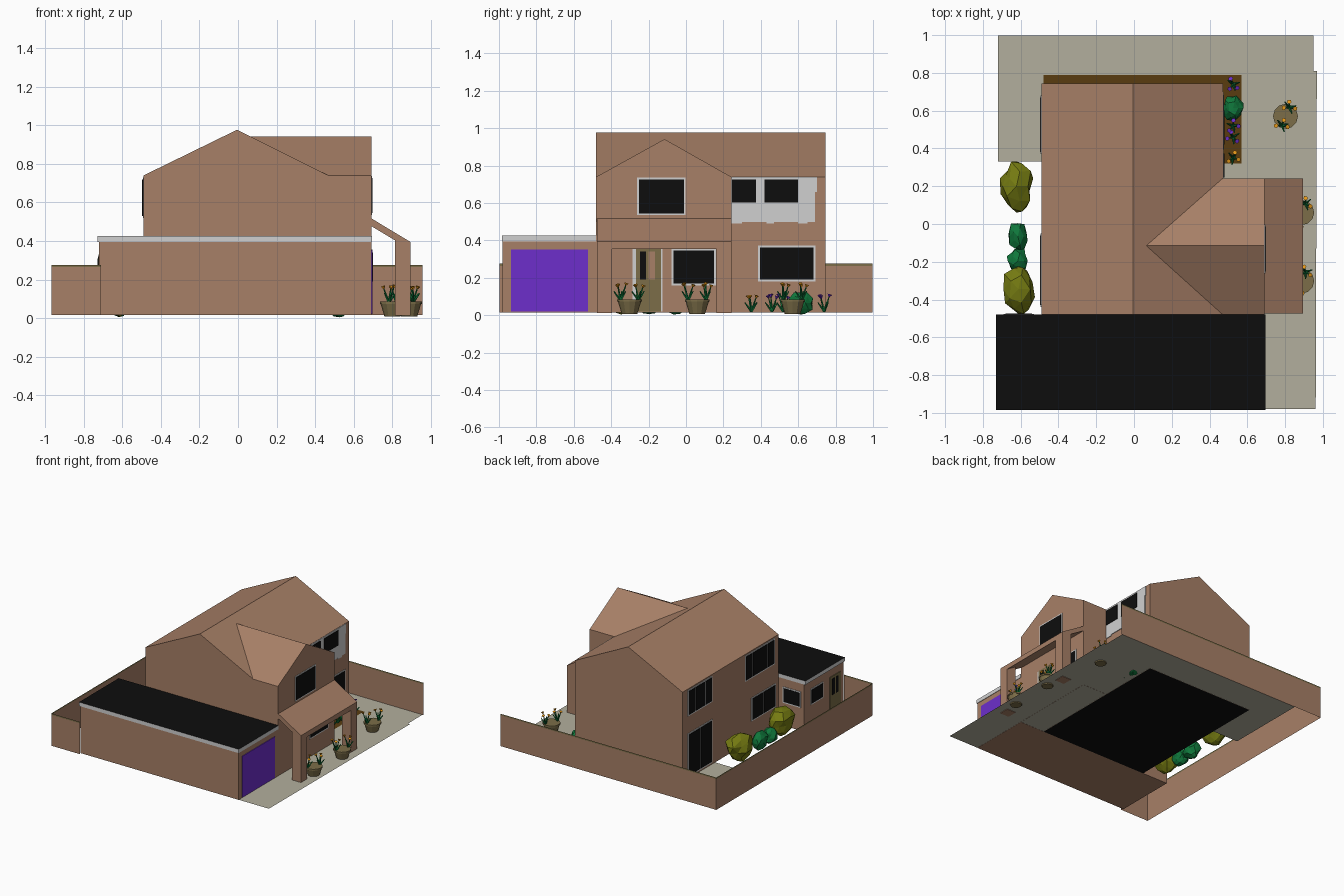
import bpy, bmesh, math, random
from mathutils import Vector, Matrix

if "Cube" in bpy.data.objects:
    bpy.data.objects.remove(bpy.data.objects["Cube"])
random.seed(4)

def mat(name, r, g, b):
    m = bpy.data.materials.new(name)
    m.diffuse_color = (r, g, b, 1)
    m.use_nodes = True
    m.node_tree.nodes["Principled BSDF"].inputs["Base Color"].default_value = m.diffuse_color
    return m

BRICK = mat("brick", .39, .215, .135)
BLACK = mat("black", .004, .004, .004)
WHITE = mat("white trim", .63, .63, .63)
PAVE = mat("paving", .45, .43, .34)
PURPLE = mat("purple", .155, .028, .6)
OLIVE = mat("olive leaf", .18, .2, .006)
GREEN = mat("green leaf", .005, .19, .045)
SOIL = mat("soil", .1, .045, .005)
KHAKI = mat("khaki", .2, .155, .065)
ORANGE = mat("orange", .8, .32, .01)

def finish(name, bm, *mats, rule=None):
    bm.normal_update()
    if rule:
        for f in bm.faces:
            f.material_index = rule(f)
    me = bpy.data.meshes.new(name)
    bm.to_mesh(me)
    bm.free()
    for m in mats:
        me.materials.append(m)
    ob = bpy.data.objects.new(name, me)
    bpy.context.collection.objects.link(ob)
    return ob

def sheet(name, faces, *mats, rule=None):
    """Flat polygons, each a list of points."""
    bm = bmesh.new()
    for pts in faces:
        bm.faces.new([bm.verts.new(p) for p in pts])
    bmesh.ops.remove_doubles(bm, verts=bm.verts, dist=1e-5)
    return finish(name, bm, *mats, rule=rule)

def prism(name, profile, axis, a, b, *mats, rule=None):
    """Profile (u, z) extruded from a to b along x or y."""
    put = (lambda u, z, t: (u, t, z)) if axis == 'y' else (lambda u, z, t: (t, u, z))
    bm = bmesh.new()
    f = bm.faces.new([bm.verts.new(put(u, z, a)) for u, z in profile])
    r = bmesh.ops.extrude_face_region(bm, geom=[f])
    vs = [v for v in r['geom'] if isinstance(v, bmesh.types.BMVert)]
    bmesh.ops.translate(bm, verts=vs, vec=put(0, 0, b - a))
    bmesh.ops.recalc_face_normals(bm, faces=bm.faces)
    return finish(name, bm, *mats, rule=rule)

def rect(u0, u1, z0, z1):
    return [(u0, z0), (u1, z0), (u1, z1), (u0, z1)]

def box(name, x0, x1, y0, y1, z0, z1, *mats, rule=None):
    return prism(name, rect(x0, x1, z0, z1), 'y', y0, y1, *mats, rule=rule)

def window(name, axis, at, d, u0, u1, z0, z1, cuts=(), fr=.01):
    """White frame plate with black panes; d is the outward direction."""
    prism(name + "_frame", rect(u0, u1, z0, z1), axis, at, at + d * .004, WHITE)
    edges = [u0] + [u0 + c * (u1 - u0) for c in cuts] + [u1]
    for i in range(len(edges) - 1):
        prism(f"{name}_pane_{i}", rect(edges[i] + fr * (1 if i == 0 else .5),
              edges[i + 1] - fr * (1 if i == len(edges) - 2 else .5), z0 + fr, z1 - fr),
              axis, at + d * .004, at + d * .007, BLACK)

# House body and roof
G = .015
prism("main_house", [(-.49, G), (.47, G), (.47, .74), (-.005, .977), (-.49, .74)], 'y', -.48, .745,
      BRICK, BLACK, rule=lambda f: int(f.normal.z < -.9))
X0, X1, YA, YB, YM = .47, .692, -.48, .242, -.115
sheet("front_wing", [
    [(X1, YA, G), (X1, YB, G), (X1, YB, .74), (X1, YM, .942), (X1, YA, .74)],
    [(X0, YA, G), (X1, YA, G), (X1, YA, .74), (X0, YA, .74)],
    [(X1, YB, G), (X0, YB, G), (X0, YB, .74), (X1, YB, .74)],
    [(X0, YA, .74), (X1, YA, .74), (X1, YM, .942), (.06, YM, .942)],
    [(X1, YB, .74), (X0, YB, .74), (.06, YM, .942), (X1, YM, .942)]], BRICK)

# Garage
box("garage", -.72, .692, -.98, -.48, G, .395, BRICK)
box("garage_roof", -.73, .696, -.985, -.48, .395, .426, WHITE, BLACK, rule=lambda f: int(f.normal.z > .9))
box("garage_door", .692, .697, -.935, -.525, .02, .352, PURPLE)
window("garage_side_window", 'y', -.48, 1, -.69, -.53, .2, .33)
window("garage_back_window", 'x', -.72, -1, -.72, -.56, .2, .33)
box("garage_back_door", -.725, -.72, -.94, -.80, .02, .33, KHAKI)
for i, y in enumerate((-.905, -.86)):
    box(f"garage_back_door_pane_{i}", -.728, -.725, y, y + .03, .18, .31, BLACK)

# Porch
prism("porch_roof", [(.692, .517), (.895, .395), (.895, .355), (.692, .477)], 'y', -.475, .242, BRICK)
for i, y in enumerate((-.475, .162)):
    prism(f"porch_pillar_{i}", [(.815, .012), (.895, .012), (.895, .36), (.815, .403)], 'y', y, y + .08, BRICK)
box("front_door_frame", .692, .695, -.285, -.125, .02, .355, WHITE)
box("front_door", .695, .698, -.268, -.135, .02, .355, KHAKI)
box("front_door_pane", .698, .7, -.247, -.213, .19, .34, BLACK)
box("front_door_panel", .698, .7, -.2, -.165, .19, .34, BRICK)

# Front windows
window("wing_window", 'x', .692, 1, -.262, -.002, .535, .737)
window("porch_window", 'x', .692, 1, -.078, .16, .16, .355)
window("lower_window", 'x', .47, 1, .385, .693, .18, .372)
prism("white_cladding", [(.243, .49), (.3, .49), (.3, .5), (.43, .5), (.43, .49), (.47, .49), (.47, .5),
      (.6, .5), (.6, .49), (.65, .49), (.65, .5), (.69, .5), (.69, .66), (.7, .66), (.7, .738), (.243, .738)],
      'x', .47, .475, WHITE)
for i, (a, b) in enumerate(((.245, .373), (.42, .6))):
    box(f"upper_pane_{i}", .475, .478, a, b, .602, .725, BLACK)

# Rear windows
window("rear_upper_left", 'x', -.49, -1, .37, .68, .52, .73, (.3, .7))
window("rear_patio_door", 'x', -.49, -1, .37, .68, .03, .38, (.5,))
window("rear_upper_right", 'x', -.49, -1, -.43, -.05, .52, .73, (.25, .75))
window("rear_lower_right", 'x', -.49, -1, -.44, -.13, .17, .36, (.5,))

# Paving and soil beds
sheet("paving", [[(x, y, .016) for x, y in (
    (-.72, .33), (-.49, .33), (-.49, .745), (.47, .745), (.47, -.48), (.692, -.48),
    (.692, -.98), (.962, -.98), (.968, .81), (.95, .81), (.95, .998), (-.72, .998))]], PAVE)
sheet("soil_bed", [[(x, y, .02) for x, y in (
    (-.48, .745), (.47, .745), (.47, .32), (.57, .32), (.57, .79), (-.48, .79))]], SOIL)

# Boundary wall: thin sheets with a coping band
path = [(.957, .998), (-.969, .998), (-.969, -.998), (-.712, -.998)]
sheet("boundary_wall", [[(*p, a), (*q, a), (*q, b), (*p, b)] for p, q in zip(path, path[1:])
      for a, b in ((G, .264), (.264, .276))], BRICK, KHAKI,
      rule=lambda f: int(f.calc_center_median().z > .2))

# Plants
def cone(bm, base, direction, length, r1, r2, idx, seg=4):
    d = Vector(direction).normalized()
    m = Matrix.Translation(Vector(base) + d * length / 2) @ d.to_track_quat('Z', 'Y').to_matrix().to_4x4()
    r = bmesh.ops.create_cone(bm, cap_ends=True, segments=seg, radius1=r1, radius2=r2, depth=length, matrix=m)
    for f in {f for v in r['verts'] for f in v.link_faces}:
        f.material_index = idx

def flower(name, x, y, z, bloom):
    bm = bmesh.new()
    for i in range(6):
        a = i * math.tau / 6 + random.random()
        tilt = .35 if i % 2 else .75
        d = Vector((math.cos(a) * tilt, math.sin(a) * tilt, 1)).normalized()
        length = random.uniform(.07, .085) if i % 2 else .06
        cone(bm, (x, y, z), d, length, .007, .003, 0)
        if i % 2:
            cone(bm, Vector((x, y, z)) + d * length, d, .015, .003, .013, 1, 5)
    finish(name, bm, GREEN, bloom)

def pot(name, x, y):
    bm = bmesh.new()
    cone(bm, (x, y, .008), (0, 0, 1), .065, .042, .062, 0, 12)
    cone(bm, (x, y, .073), (0, 0, 1), .012, .066, .066, 0, 12)
    finish(name, bm, KHAKI)

for i, (x, y) in enumerate(((.802, .57), (.888, .06), (.888, -.302))):
    pot(f"pot_{i}", x, y)
    for s in (-1, 1):
        flower(f"pot_flower_{i}_{s > 0}", x + .02 * s, y + .048 * s, .08, ORANGE)
for i, (y, c) in enumerate(((.35, ORANGE), (.46, PURPLE), (.52, PURPLE), (.74, PURPLE))):
    flower(f"bed_flower_{i}", .525, y, .02, c)

def bush(name, x, y, rx, ry, h, m, flare):
    """Crumpled low-poly ball, wider towards the top by flare."""
    bm = bmesh.new()
    bmesh.ops.create_icosphere(bm, subdivisions=2, radius=1)
    for v in bm.verts:
        k = random.uniform(.78, 1.12) * (1 + flare * v.co.z)
        v.co = (x + v.co.x * rx * k, y + v.co.y * ry * k,
                max(.004, h / 2 + v.co.z * h / 2 * random.uniform(.85, 1.05)))
    finish(name, bm, m)

bush("olive_bush_0", -.622, .2, .085, .125, .235, OLIVE, .3)
bush("olive_bush_1", -.612, -.345, .085, .125, .235, OLIVE, .3)
bush("green_bush_0", -.615, -.065, .055, .075, .15, GREEN, .1)
bush("green_bush_1", -.615, -.195, .055, .07, .13, GREEN, .1)
bush("green_bush_2", .525, .615, .055, .075, .13, GREEN, 0)
